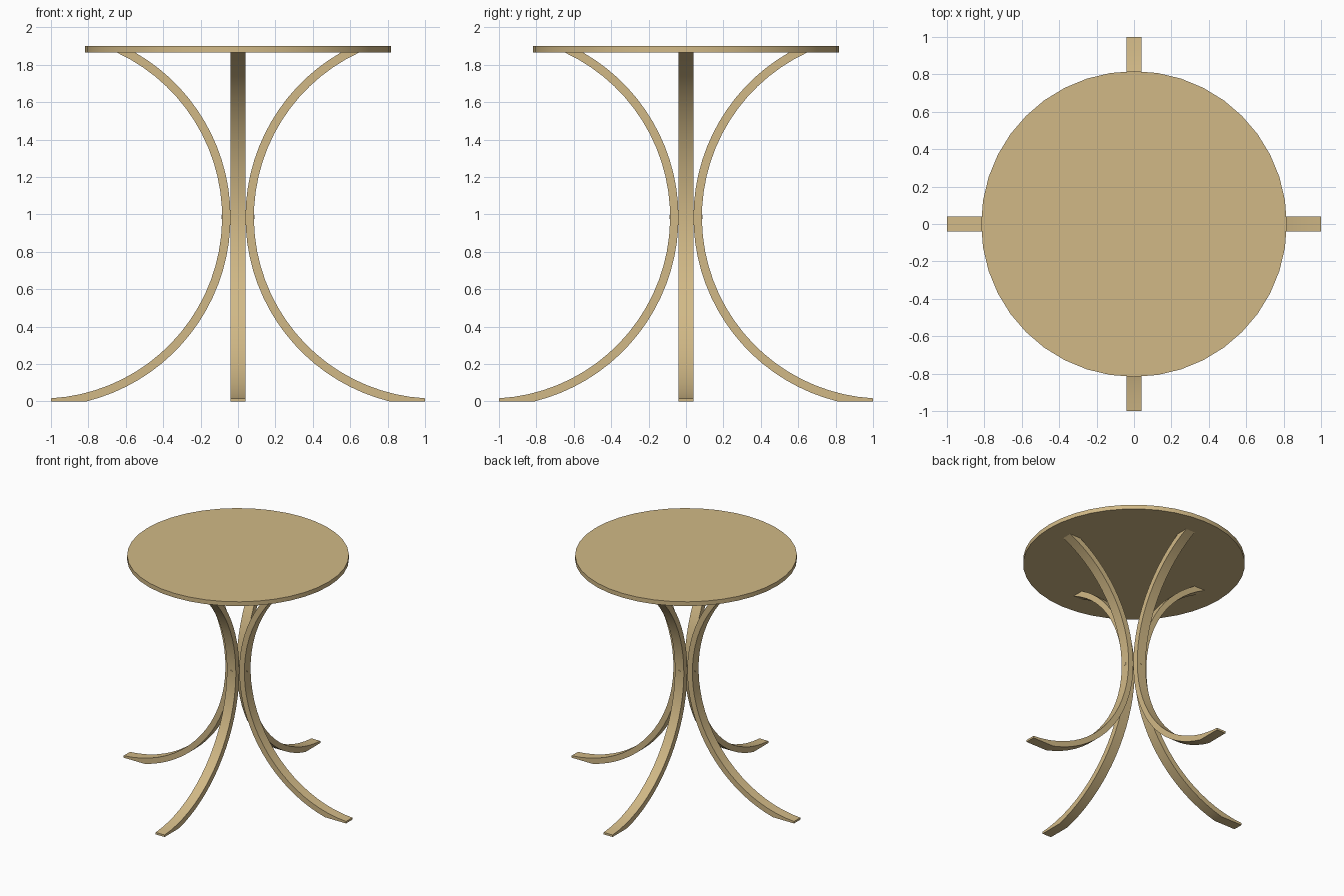
import bpy, bmesh, math
from mathutils import Matrix

if "Cube" in bpy.data.objects:
    bpy.data.objects.remove(bpy.data.objects["Cube"])

wood = bpy.data.materials.new("light wood")
wood.diffuse_color = (0.64, 0.485, 0.24, 1)
wood.use_nodes = True
wood.node_tree.nodes["Principled BSDF"].inputs["Base Color"].default_value = wood.diffuse_color

TOP_Z, UNDER_Z, MID_Z = 1.9, 1.865, 0.985
CX = 1.055            # centre of the leg arcs
R_IN, R_OUT = 0.97, 1.015
HALF_W = 0.04


def finish(bm, name):
    bmesh.ops.recalc_face_normals(bm, faces=bm.faces)
    mesh = bpy.data.meshes.new(name)
    bm.to_mesh(mesh)
    bm.free()
    mesh.materials.append(wood)
    ob = bpy.data.objects.new(name, mesh)
    bpy.context.collection.objects.link(ob)
    bpy.ops.object.select_all(action='DESELECT')
    ob.select_set(True)
    bpy.context.view_layer.objects.active = ob
    bpy.ops.object.shade_smooth_by_angle(angle=math.radians(30))
    return ob


def arc(r, a0, a1, n=32):
    pts = []
    for i in range(n + 1):
        a = a0 + (a1 - a0) * i / n
        pts.append((CX - r * math.cos(a), MID_Z + r * math.sin(a)))
    return pts


def cylinder(name, r, depth, sides, matrix):
    bm = bmesh.new()
    bmesh.ops.create_cone(bm, cap_ends=True, segments=sides, radius1=r,
                          radius2=r, depth=depth, matrix=matrix)
    return finish(bm, name)


# round table top
cylinder("table_top", 0.817, TOP_Z - UNDER_Z, 40,
         Matrix.Translation((0, 0, (TOP_Z + UNDER_Z) / 2)))

# four bent legs, flattened on the floor and cut flush under the top
rise = UNDER_Z - MID_Z
profile = arc(R_OUT, -math.asin(MID_Z / R_OUT), math.asin(rise / R_OUT))
profile += arc(R_IN, math.asin(rise / R_IN), -math.acos((CX - 1) / R_IN))
profile.append((1.0, 0.0))
for i, name in enumerate(("right_leg", "back_leg", "left_leg", "front_leg")):
    bm = bmesh.new()
    face = bm.faces.new([bm.verts.new((x, -HALF_W, z)) for x, z in profile])
    ext = bmesh.ops.extrude_face_region(bm, geom=[face], use_keep_orig=True)
    verts = [g for g in ext["geom"] if isinstance(g, bmesh.types.BMVert)]
    bmesh.ops.translate(bm, verts=verts, vec=(0, 2 * HALF_W, 0))
    bm.transform(Matrix.Rotation(i * math.pi / 2, 4, 'Z'))
    finish(bm, name)

# crossing pins that hold the legs together
for name, axis in (("pin_across", 'Y'), ("pin_front_to_back", 'X')):
    cylinder(name, 0.011, 0.176, 12, Matrix.Translation((0, 0, MID_Z))
             @ Matrix.Rotation(math.pi / 2, 4, axis))
